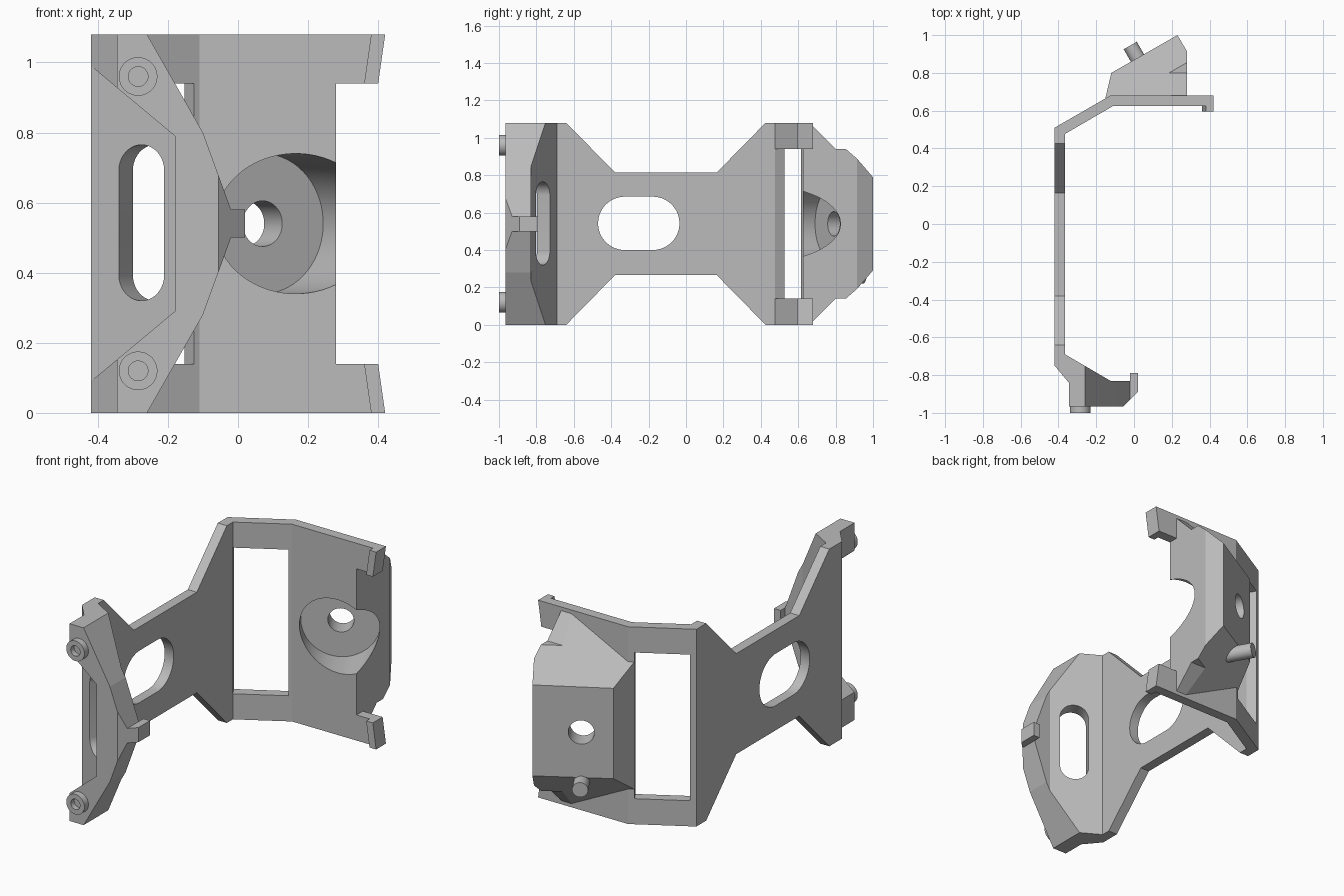
import bpy, bmesh, math
from mathutils import Vector

if "Cube" in bpy.data.objects:
    bpy.data.objects.remove(bpy.data.objects["Cube"], do_unlink=True)

H = 1.08                                   # full height
UP = Vector((0, 0, 1))
BACK = Vector((0, 1, 0))
SIDE = Vector((-1, 0, 0))                  # prisms on this axis are drawn in (y, z)
TILT = Vector((-0.5, math.sqrt(0.75), 0))  # facing of the angled rear block
ALONG = Vector((-math.sqrt(0.75), -0.5, 0))
FLANGE = Vector((0.5, math.sqrt(0.75), 0))  # facing of the angled front flange

grey = bpy.data.materials.new("light grey")
grey.use_nodes = True
grey.diffuse_color = (0.5, 0.5, 0.5, 1)
grey.node_tree.nodes["Principled BSDF"].inputs["Base Color"].default_value = (0.5, 0.5, 0.5, 1)


def prism(name, pts, axis, lo, hi, origin=(0, 0, 0)):
    """Extrude a 2D outline along an axis; upright axes use (x, y)."""
    u, v = (Vector((1, 0, 0)), BACK) if axis == UP else (axis.cross(UP), UP)
    bm = bmesh.new()
    o = Vector(origin)
    ends = [[bm.verts.new(o + u * a + v * b + axis * t) for a, b in pts] for t in (lo, hi)]
    bm.faces.new(ends[0])
    bm.faces.new(ends[1])
    for i in range(len(pts)):
        j = (i + 1) % len(pts)
        bm.faces.new((ends[0][i], ends[0][j], ends[1][j], ends[1][i]))
    bmesh.ops.recalc_face_normals(bm, faces=bm.faces)
    mesh = bpy.data.meshes.new(name)
    bm.to_mesh(mesh)
    bm.free()
    mesh.materials.append(grey)
    ob = bpy.data.objects.new(name, mesh)
    bpy.context.collection.objects.link(ob)
    return ob


def combine(ob, tool, how="DIFFERENCE"):
    """Apply a boolean and discard the tool."""
    mod = ob.modifiers.new("bool", "BOOLEAN")
    mod.operation, mod.solver, mod.object = how, "EXACT", tool
    bpy.context.view_layer.update()
    done = bpy.data.meshes.new_from_object(ob.evaluated_get(bpy.context.evaluated_depsgraph_get()))
    ob.modifiers.clear()
    ob.data = done
    bpy.data.objects.remove(tool, do_unlink=True)
    return ob


def flip(pts):
    return [(a, H - b) for a, b in pts]


def capsule(w, h, n=32):
    """Stadium outline; equal sides give a circle."""
    r = min(w, h) / 2
    pts = []
    for i in range(2 * n):
        a = math.pi * (i + 0.5) / n
        c, s = math.cos(a), math.sin(a)
        pts.append((r * c + math.copysign(w / 2 - r, c), r * s + math.copysign(h / 2 - r, s)))
    return pts


def circle(r):
    return capsule(2 * r, 2 * r)


def box(w, h):
    return [(-w / 2, -h / 2), (w / 2, -h / 2), (w / 2, h / 2), (-w / 2, h / 2)]


# Bent plate: front flange, long wall and rear plate in one section
section = [(-.42, -.75), (-.345, -.84), (-.345, -.965), (-.055, -.965), (.02, -.89),
           (.02, -.79), (-.02, -.79), (-.02, -.83), (-.125, -.83), (-.365, -.69),
           (-.365, .477), (-.11, .625), (.28, .625), (.28, .68), (-.125, .68), (-.42, .51)]
bracket = prism("bracket", section, UP, 0, H)

# Waist of the wall and taper of the front flange, above and below
waist = [(-.65, 1.09), (-.38, .815), (.165, .815), (.435, 1.09)]
taper = [(-.271, 1.1), (-.1, .8), (-.02, .58), (.1, .58), (.1, 1.1)]
for shape in (waist, flip(waist)):
    combine(bracket, prism("cutter", shape, SIDE, 0, .6))
for shape in (taper, flip(taper)):
    combine(bracket, prism("cutter", shape, BACK, -1.1, -.6))

# Recess in the front flange, leaving a thin angled web
recess = prism("recess", [(-.5, 1.057), (-.18, .79), (-.18, .29), (-.5, .023)], BACK, -1.1, -.6)
front_side = prism("cutter", [(-.6, -.647), (-.1, -.936), (-.1, -1.2), (-.6, -1.2)], UP, -1, 2)
combine(bracket, combine(recess, front_side, "INTERSECT"))

# Flange slot, wall oval and rear window
combine(bracket, prism("cutter", capsule(.15, .445), FLANGE, -.2, .2, (-.275, -.834, .5425)))
combine(bracket, prism("cutter", capsule(.435, .285), SIDE, -.2, .2, (-.39, -.2525, .5425)))
combine(bracket, prism("cutter", box(.277, .8), TILT, -.05, .2, (-.245, .546, H / 2)))

# Angled rear block with sloped top and bottom and small corner ledges
block = prism("block", [(-.153, .66), (-.12, .8), (.23, 1), (.28, .915), (.28, .65)], UP, 0, H)
slope = [(.4, 1.14), (.95, .59), (.95, 1.2), (.4, 1.2)]
ledge = [(.8, .94), (.6, 1.14), (1.2, 1.14), (1.2, .94)]
for pts, axis in ((slope, ALONG), (ledge, SIDE)):
    for shape in (pts, flip(pts)):
        combine(block, prism("cutter", shape, axis, -1, 1))
combine(bracket, block, "UNION")

# Counterbore and bolt hole through the block
centre = (.07, .79, H / 2)
combine(bracket, prism("cutter", circle(.2), TILT, -.6, 0, centre))
combine(bracket, prism("cutter", circle(.065), TILT, -.1, .3, centre))

parts = [bracket]

# Locating peg behind the block
parts.append(prism("locating_peg", circle(.04), TILT, -.15, 0, (-.02, .945, .26)))

# Clip arms with hooked ends, and hollow studs on the flange
arm = [(.28, .94), (.4, .94), (.42, H), (.28, H)]
hook = [(.36, .94), (.4, .94), (.42, H), (.38, H)]
for side, change in (("upper", list), ("lower", flip)):
    parts.append(prism(side + "_clip_arm", change(arm), BACK, .625, .68))
    parts.append(prism(side + "_clip_hook", change(hook), BACK, .595, .625))
    z = change([(0, .96)])[0][1]
    stud = prism(side + "_stud", circle(.055), BACK, -1, -.965, (-.285, 0, z))
    parts.append(combine(stud, prism("cutter", circle(.028), BACK, -1.1, -.97, (-.285, 0, z))))

# Smooth only the round walls
bpy.ops.object.select_all(action="DESELECT")
for ob in parts:
    ob.select_set(True)
bpy.context.view_layer.objects.active = bracket
bpy.ops.object.shade_smooth_by_angle(angle=math.radians(8))
